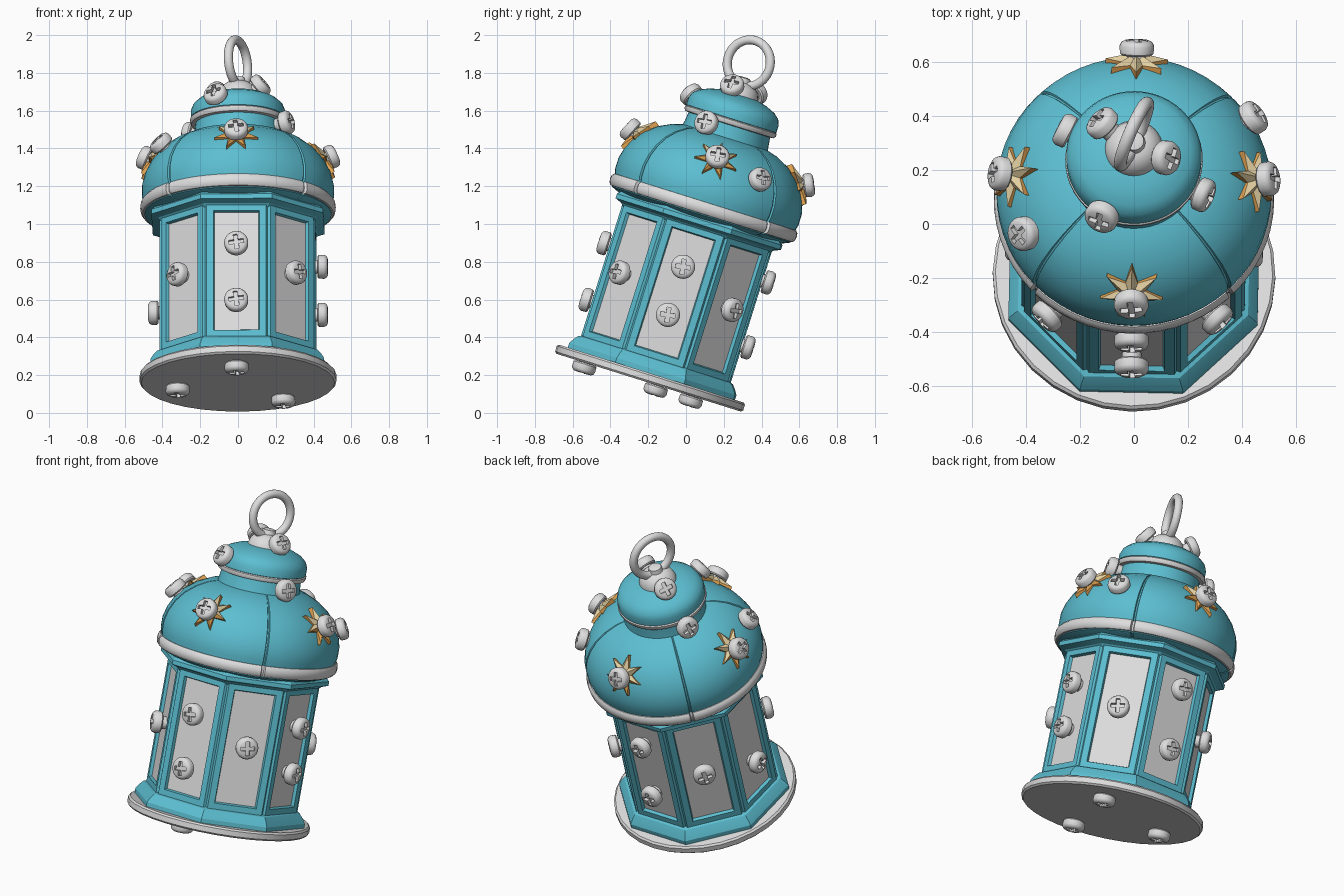
import bpy, bmesh, math
from mathutils import Matrix, Vector
from math import sin, cos, pi, radians as rad

if "Cube" in bpy.data.objects:
    bpy.data.objects.remove(bpy.data.objects["Cube"])

def lin(c):
    return c / 12.92 if c <= 0.04045 else ((c + 0.055) / 1.055) ** 2.4

def material(name, r, g, b):
    m = bpy.data.materials.new(name)
    m.diffuse_color = (lin(r / 255), lin(g / 255), lin(b / 255), 1)
    m.use_nodes = True
    m.node_tree.nodes["Principled BSDF"].inputs["Base Color"].default_value = m.diffuse_color
    return m

TEAL = material("teal", 92, 190, 209)
GREY = material("pale grey", 222, 222, 222)
CREAM = material("cream gold", 226, 206, 160)
ORANGE = material("orange gold", 222, 160, 80)

# The whole lantern leans backwards and is turned slightly
LEAN = (Matrix.Translation((0, -0.198, 0.16)) @ Matrix.Rotation(rad(-17.4), 4, 'X')
        @ Matrix.Rotation(rad(-1.2), 4, 'Z'))

def place(name, mesh, local=Matrix()):
    ob = bpy.data.objects.new(name, mesh)
    ob.matrix_world = LEAN @ local
    bpy.context.collection.objects.link(ob)
    return ob

def finish(bm, name, mats, angle=30):
    bmesh.ops.remove_doubles(bm, verts=bm.verts, dist=1e-5)
    bmesh.ops.recalc_face_normals(bm, faces=bm.faces)
    me = bpy.data.meshes.new(name)
    bm.to_mesh(me)
    bm.free()
    for m in mats:
        me.materials.append(m)
    me.shade_smooth()
    me.set_sharp_from_angle(angle=rad(angle))
    return me

def lathe(profile, spokes):
    """Revolve (radius, height) points; spokes are (angle, radius offset)."""
    bm = bmesh.new()
    rings = [[bm.verts.new(((r + d) * cos(a), (r + d) * sin(a), z)) for a, d in spokes]
             for r, z in profile]
    n = len(spokes)
    for lo, hi in zip(rings, rings[1:]):
        for i in range(n):
            j = (i + 1) % n
            bm.faces.new((lo[i], lo[j], hi[j], hi[i]))
    bm.faces.new(rings[0][::-1])
    bm.faces.new(rings[-1])
    return bm

def circle(n):
    return [(2 * pi * i / n, 0) for i in range(n)]

def grooved(width, depth, steps=14):
    """Circle with four grooves on the diagonals."""
    out = []
    for q in range(4):
        a = pi / 4 + q * pi / 2
        out += [(a - width / 2, -depth), (a + width / 2, -depth)]
        span = pi / 2 - 2 * width
        out += [(a + width + span * i / steps, 0) for i in range(steps + 1)]
    return out

OCT = [(pi / 8 + i * pi / 4, 0) for i in range(8)]

def octagon(profile):
    return lathe([(r / cos(pi / 8), z) for r, z in profile], OCT)

# Base plate
place("base_plate", finish(lathe([(.512, 0), (.522, .01), (.522, .04), (.512, .05)],
                                 circle(32)), "base_plate", [GREY]))

# Eight sided skirt and cornice
place("body_skirt", finish(octagon([(.46, .045), (.46, .075), (.445, .1), (.425, .125),
                                    (.4, .135)]), "body_skirt", [TEAL], 20))
place("body_cornice", finish(octagon([(.4, .845), (.42, .865), (.455, .88), (.455, .905),
                                      (.435, .925), (.435, .95)]), "body_cornice", [TEAL], 20))

# Body with raised window frames and sunken panes
bm = octagon([(.4, .12), (.4, .87)])
sides = [f for f in bm.faces if len(f.verts) == 4]
for thick, depth in ((.012, 0), (.008, .012), (.036, 0), (.006, -.018)):
    bmesh.ops.inset_individual(bm, faces=sides, thickness=thick, depth=depth,
                               use_even_offset=True)
for f in sides:
    f.material_index = 1
place("window_body", finish(bm, "window_body", [TEAL, GREY], 20))

# Dome with four seams, brim band
place("dome", finish(lathe([(.42, .9), (.495, .932), (.5, 1.0), (.508, 1.03), (.508, 1.09),
                            (.493, 1.15), (.463, 1.21), (.418, 1.265), (.36, 1.31),
                            (.29, 1.345), (.2, 1.37)], grooved(.016, .01)), "dome", [TEAL], 35))
place("brim_band", finish(lathe([(.48, .935), (.505, .938), (.515, .95), (.518, .97),
                                 (.515, .99), (.505, 1.002), (.48, 1.004)],
                                grooved(.022, .016)), "brim_band", [GREY], 40))

# Neck, collar band, cap and knob
place("neck", finish(lathe([(.24, 1.34), (.232, 1.38), (.225, 1.44)], circle(48)),
                     "neck", [TEAL]))
place("collar_band", finish(lathe([(.23, 1.43), (.247, 1.433), (.254, 1.445), (.254, 1.458),
                                   (.24, 1.468)], circle(48)), "collar_band", [GREY], 40))
place("cap", finish(lathe([(.235, 1.455), (.25, 1.465), (.25, 1.505), (.238, 1.535),
                           (.21, 1.56), (.16, 1.582), (.09, 1.6)], circle(48)),
                    "cap", [TEAL], 40))
place("top_knob", finish(lathe([(.108, 1.575), (.106, 1.6), (.092, 1.635), (.062, 1.66),
                                (.042, 1.665), (.036, 1.69), (.02, 1.695)], circle(32)),
                         "top_knob", [GREY], 40))

# Hanging ring
bpy.ops.mesh.primitive_torus_add(major_radius=.124, minor_radius=.024,
                                 major_segments=48, minor_segments=16)
ring = bpy.context.object
ring.name = "hanging_ring"
ring.data.materials.append(GREY)
ring.data.shade_smooth()
ring.matrix_world = (LEAN @ Matrix.Translation((0, 0, 1.773)) @ Matrix.Rotation(rad(-23), 4, 'Z')
                     @ Matrix.Rotation(pi / 2, 4, 'Y'))

def frame(pos, d):
    """Matrix at pos whose z axis points along d."""
    z = Vector(d).normalized()
    up = Vector((0, 1, 0)) if abs(z.z) > .99 else Vector((0, 0, 1))
    x = up.cross(z).normalized()
    return Matrix.Translation(pos) @ Matrix((x, z.cross(x), z)).transposed().to_4x4()

def around(phi, r, w, elev):
    """Frame at angle phi from the front, facing outward and tilted up by elev."""
    a, e = rad(phi), rad(elev)
    return frame((r * sin(a), -r * cos(a), w), (cos(e) * sin(a), -cos(e) * cos(a), sin(e)))

# Seven pointed stars on the dome
bm = bmesh.new()
apex = bm.verts.new((0, 0, .04))
top, low = [], []
for i in range(14):
    r, a = (.118, .052)[i % 2], pi / 2 + i * pi / 7
    top.append(bm.verts.new((r * cos(a), r * sin(a), .004)))
    low.append(bm.verts.new((r * cos(a), r * sin(a), -.025)))
for i in range(14):
    j = (i + 1) % 14
    f = bm.faces.new((apex, top[i], top[j]))
    f.material_index = 1 if f.calc_center_median().y < -.015 else 0
    bm.faces.new((top[i], low[i], low[j], top[j])).material_index = 1
bm.faces.new(low[::-1])
star = finish(bm, "star", [CREAM, ORANGE], 5)
for name, phi in (("front", 0), ("right", 90), ("back", 180), ("left", -90)):
    place(name + "_star", star, around(phi, .446, 1.235, 37))

# Screw: shank and rounded head, with a cross cut into the head
head = finish(lathe([(.036, -.085), (.036, -.024), (.056, -.027), (.063, -.02), (.064, .008),
                     (.058, .02), (.046, .027), (.02, .029)], circle(24)), "screw", [GREY], 40)
bm = bmesh.new()
L, W = .04, .011
pts = [(L, -W), (L, W), (W, W)]
loop = []
for k in range(4):
    c, s = round(cos(k * pi / 2)), round(sin(k * pi / 2))
    loop += [bm.verts.new((x * c - y * s, x * s + y * c, .008)) for x, y in pts]
face = bm.faces.new(loop)
ext = bmesh.ops.extrude_face_region(bm, geom=[face])
bmesh.ops.translate(bm, vec=(0, 0, .05),
                    verts=[v for v in ext["geom"] if isinstance(v, bmesh.types.BMVert)])
cutter = place("cross_cutter", finish(bm, "cross_cutter", [GREY]))
blank = place("screw_blank", head)
mod = blank.modifiers.new("cross", 'BOOLEAN')
mod.operation, mod.object, mod.solver = 'DIFFERENCE', cutter, 'EXACT'
bpy.context.view_layer.update()
screw = bpy.data.meshes.new_from_object(
    blank.evaluated_get(bpy.context.evaluated_depsgraph_get()))
screw.shade_smooth()
screw.set_sharp_from_angle(angle=rad(40))
for ob in (blank, cutter):
    bpy.data.objects.remove(ob)

# Window screws: angle, height
spots = [around(p, .448, w, 0) for p, w in
         ((0, .635), (0, .32), (45, .51), (90, .64), (90, .373), (135, .5),
          (180, .695), (180, .335), (-135, .5), (-90, .39), (-45, .505))]
# Star screws
spots += [around(p, .497, 1.252, 25) for p in (0, 90, 180, -90)]
# Dome, neck, cap and knob screws: angle, radius, height, tilt
spots += [around(*s) for s in ((-60, .468, 1.26, 40), (120, .505, 1.205, 28),
                               (66, .285, 1.405, 8), (-115, .285, 1.42, 8),
                               (-25, .272, 1.525, 28), (69, .13, 1.635, 35),
                               (-125, .148, 1.634, 35))]
# Feet screws under the base
spots += [frame((x, y, -.028), (0, 0, -1)) for x, y in ((0, -.35), (-.32, .04), (.235, .246))]
for i, m in enumerate(spots):
    place(f"screw_{i + 1}", screw, m @ Matrix.Rotation(rad(8), 4, 'Z'))
